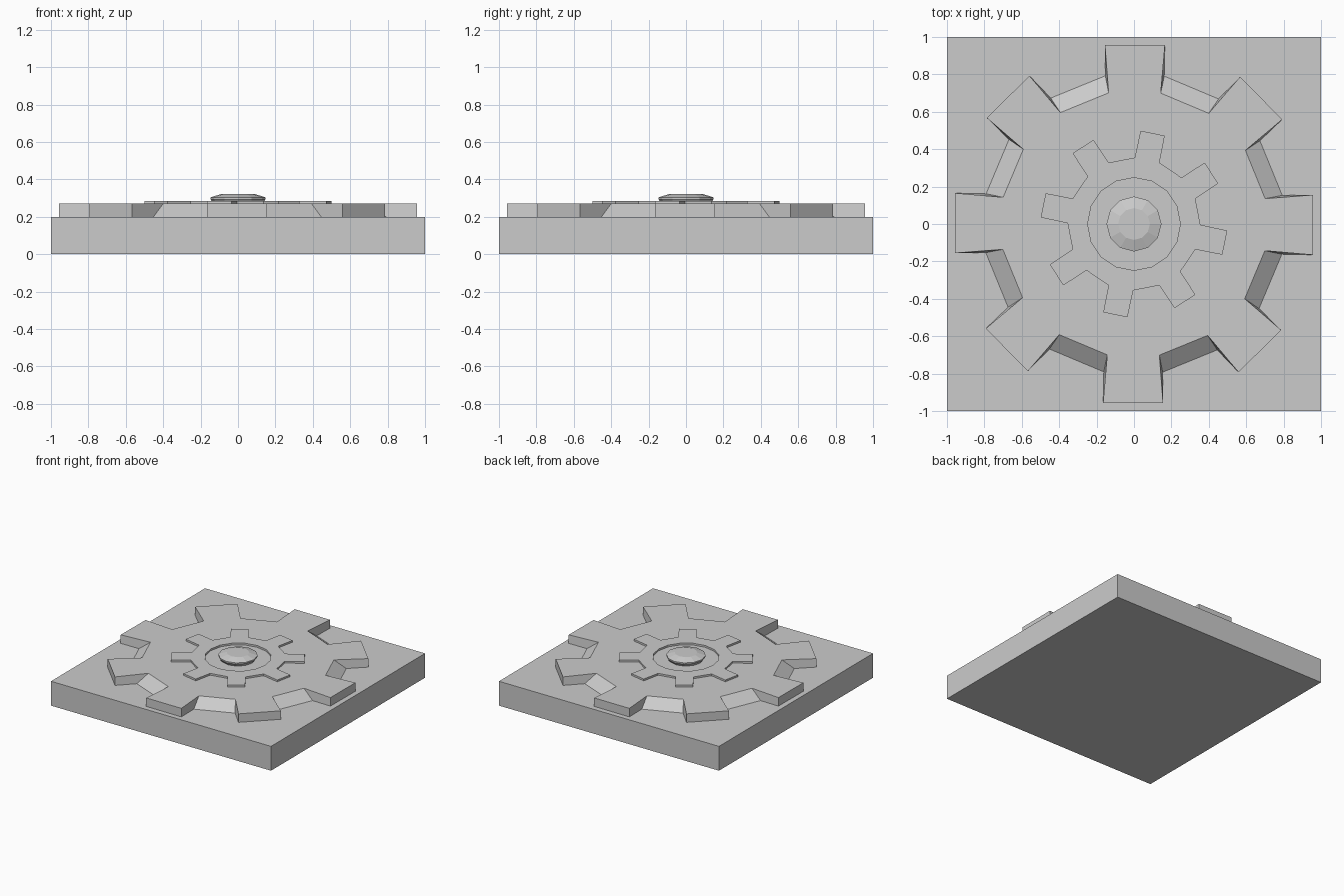
import bpy, bmesh
from math import radians, sin, cos, pi

cube = bpy.data.objects.get("Cube")
if cube:
    bpy.data.objects.remove(cube, do_unlink=True)

grey = bpy.data.materials.new("plain grey")
grey.use_nodes = True
colour = (0.6, 0.6, 0.6, 1)
grey.diffuse_color = colour
grey.node_tree.nodes["Principled BSDF"].inputs["Base Color"].default_value = colour


def finish(name, bm):
    bmesh.ops.recalc_face_normals(bm, faces=bm.faces)
    mesh = bpy.data.meshes.new(name)
    bm.to_mesh(mesh)
    bm.free()
    mesh.materials.append(grey)
    obj = bpy.data.objects.new(name, mesh)
    bpy.context.collection.objects.link(obj)
    return obj


def polar(r, degrees, z):
    """Point at a clockwise angle from +y."""
    a = radians(degrees)
    return (r * sin(a), r * cos(a), z)


def gear(name, teeth, root_top, root_low, tip, half_root, half_tip, turn, z0, z1):
    """Toothed disc; a wider lower root makes sloping gaps between teeth."""
    bm = bmesh.new()
    rings = []
    for root, z in ((root_low, z0), (root_top, z1)):
        ring = []
        for i in range(teeth):
            mid = turn + i * 360 / teeth
            for r, a in ((root, -half_root), (tip, -half_tip),
                         (tip, half_tip), (root, half_root)):
                ring.append(bm.verts.new(polar(r, mid + a, z)))
        rings.append(ring)
    low, top = rings
    n = len(low)
    for i in range(n):
        j = (i + 1) % n
        bm.faces.new((low[i], low[j], top[j], top[i]))
    bm.faces.new(low)
    bm.faces.new(top)
    return finish(name, bm)


def lathe(name, profile, sides):
    """Stack of regular rings, capped at both ends."""
    bm = bmesh.new()
    rings = [[bm.verts.new(polar(r, 360 * i / sides, z)) for i in range(sides)]
             for r, z in profile]
    for a, b in zip(rings, rings[1:]):
        for i in range(sides):
            j = (i + 1) % sides
            bm.faces.new((a[i], a[j], b[j], b[i]))
    bm.faces.new(rings[0])
    bm.faces.new(rings[-1])
    return finish(name, bm)


# Square slab
bm = bmesh.new()
bmesh.ops.create_cube(bm, size=1)
bmesh.ops.scale(bm, vec=(2, 2, 0.2), verts=bm.verts)
bmesh.ops.translate(bm, vec=(0, 0, 0.1), verts=bm.verts)
finish("base_slab", bm)

# Large gear with sloping gaps
gear("large_gear", 8, 0.714, 0.807, 0.97, 11.25, 9.5, 0.3, 0.2, 0.27)

# Small gear plate with a round opening
small = gear("small_gear", 8, 0.355, 0.355, 0.5, 10.9, 7.6, 11.6, 0.27, 0.285)
cutter = lathe("opening_cutter", ((0.248, 0.24), (0.248, 0.32)), 16)
cutter.hide_render = True
cutter.hide_viewport = True
opening = small.modifiers.new("opening", 'BOOLEAN')
opening.operation = 'DIFFERENCE'
opening.solver = 'EXACT'
opening.object = cutter

# Faceted central button
lathe("centre_button", ((0.13, 0.27), (0.147, 0.293), (0.147, 0.304), (0.085, 0.323)), 12)
